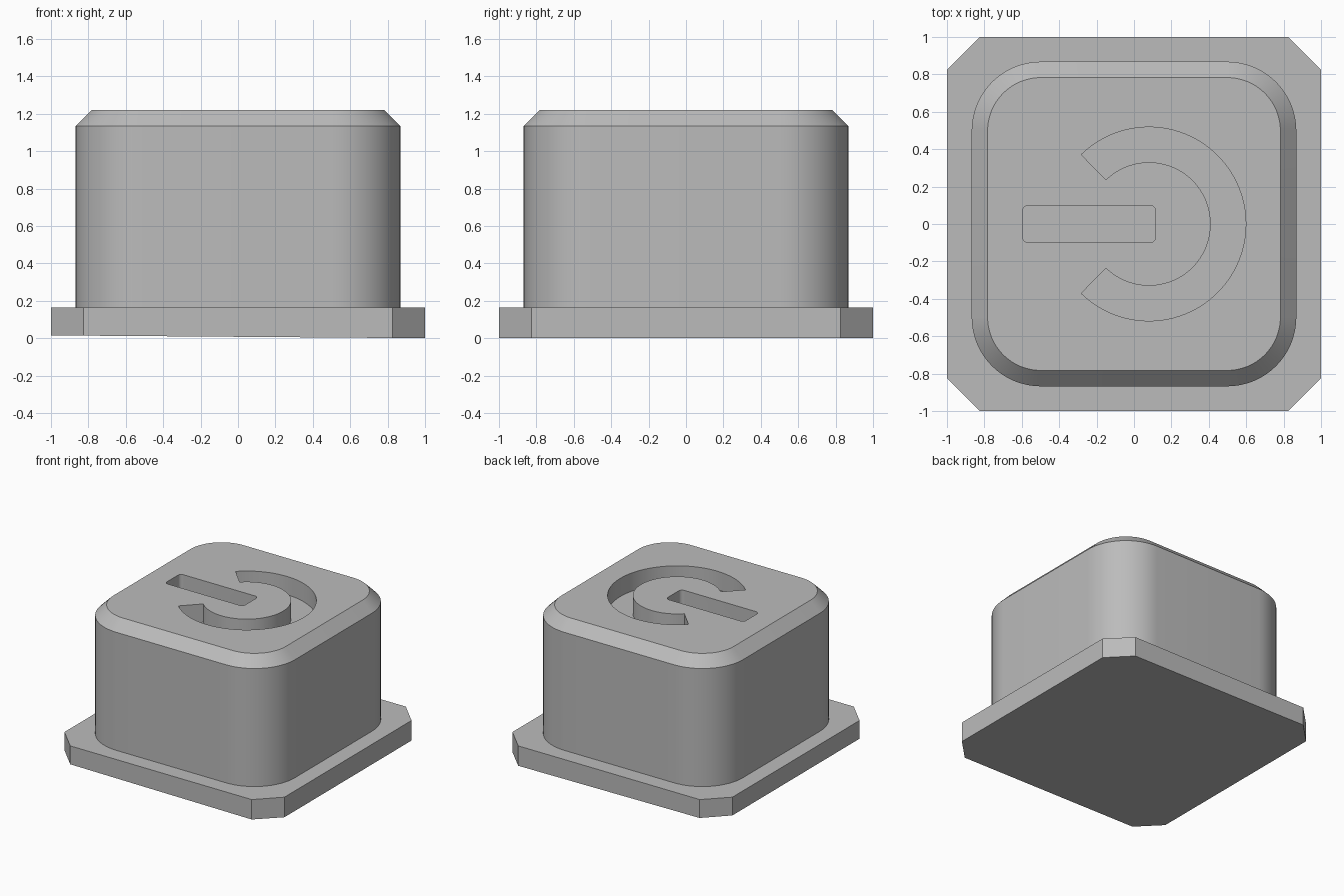
import bpy
import bmesh
from math import cos, sin, pi, radians

cube = bpy.data.objects.get("Cube")
if cube:
    bpy.data.objects.remove(cube, do_unlink=True)

grey = bpy.data.materials.new("plain grey")
grey.use_nodes = True
colour = (0.5, 0.5, 0.5, 1)
grey.diffuse_color = colour
grey.node_tree.nodes["Principled BSDF"].inputs["Base Color"].default_value = colour


def arc(cx, cy, r, start, end, steps):
    """Points along a circular arc, angles in radians."""
    angles = [start + (end - start) * i / steps for i in range(steps + 1)]
    return [(cx + r * cos(a), cy + r * sin(a)) for a in angles]


def rounded_box(hx, hy, r, steps, cx=0):
    """Rounded rectangle outline, counter-clockwise."""
    points = []
    for i, (sx, sy) in enumerate([(1, 1), (-1, 1), (-1, -1), (1, -1)]):
        a = i * pi / 2
        points += arc(cx + sx * (hx - r), sy * (hy - r), r, a, a + pi / 2, steps)
    return points


def loft(name, rings):
    """Skin a closed solid through (outline, height) rings."""
    bm = bmesh.new()
    loops = [[bm.verts.new((x, y, z)) for x, y in pts] for pts, z in rings]
    for low, high in zip(loops, loops[1:]):
        n = len(low)
        for i in range(n):
            j = (i + 1) % n
            bm.faces.new((low[i], low[j], high[j], high[i]))
    bm.faces.new(loops[0][::-1])
    bm.faces.new(loops[-1])
    bmesh.ops.recalc_face_normals(bm, faces=bm.faces)
    mesh = bpy.data.meshes.new(name)
    bm.to_mesh(mesh)
    bm.free()
    mesh.materials.append(grey)
    obj = bpy.data.objects.new(name, mesh)
    bpy.context.collection.objects.link(obj)
    return obj


PLATE_TOP, SHOULDER, TOP = 0.165, 1.135, 1.22
FLOOR = TOP - 0.15

# Base plate: square with clipped corners and a slightly sloping underside
c = 0.825
octagon = [(1, -c), (1, c), (c, 1), (-c, 1), (-1, c), (-1, -c), (-c, -1), (c, -1)]
plate = loft("base_plate", [(octagon, 0), (octagon, PLATE_TOP)])
for v in plate.data.vertices:
    if v.co.z < 0.01:
        v.co.z = 0.0075 * (1 - v.co.x)

# Button body: rounded square with a chamfered top edge
wide = rounded_box(0.868, 0.868, 0.37, 16)
narrow = rounded_box(0.783, 0.783, 0.285, 16)
body = loft("button_body", [(wide, PLATE_TOP - 0.05), (wide, SHOULDER), (narrow, TOP)])

# Engraved marks: an open ring and a rounded bar
a = radians(134.3)
ring = arc(0.08, 0, 0.518, -a, a, 64) + arc(0.08, 0, 0.33, a, -a, 64)
bar = rounded_box(0.355, 0.1, 0.03, 6, cx=-0.24)
for name, outline in (("ring_cutter", ring), ("bar_cutter", bar)):
    cutter = loft(name, [(outline, FLOOR), (outline, TOP + 0.1)])
    cutter.hide_render = True
    mod = body.modifiers.new(name, "BOOLEAN")
    mod.operation = "DIFFERENCE"
    mod.solver = "EXACT"
    mod.object = cutter
    bpy.context.view_layer.objects.active = body
    bpy.ops.object.modifier_apply(modifier=mod.name)
    bpy.data.objects.remove(cutter, do_unlink=True)

# Smooth the rounded walls, keep the edges crisp
bpy.ops.object.select_all(action="DESELECT")
body.select_set(True)
bpy.context.view_layer.objects.active = body
bpy.ops.object.shade_smooth_by_angle(angle=radians(30))
